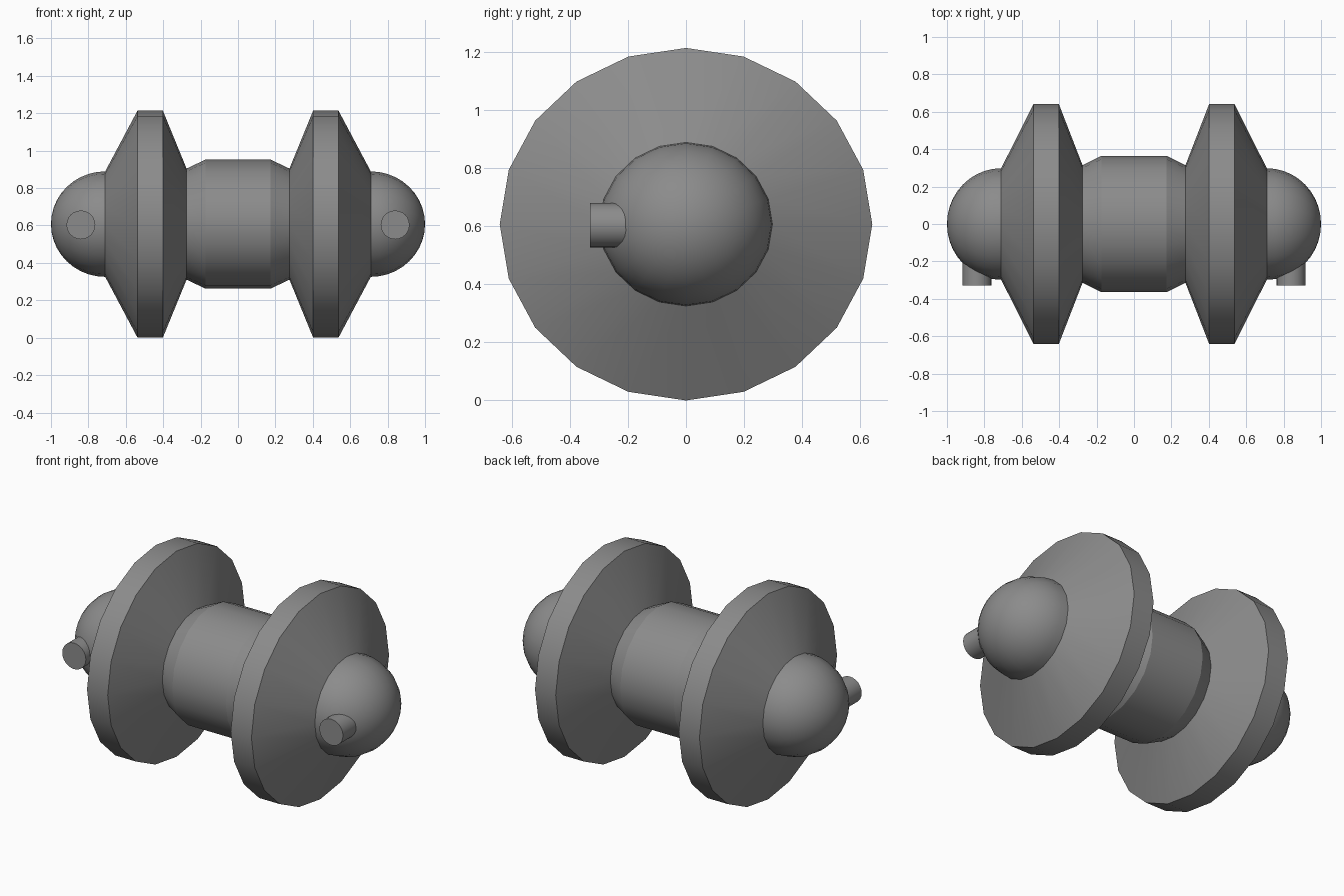
import bpy, bmesh, math

if "Cube" in bpy.data.objects:
    bpy.data.objects.remove(bpy.data.objects["Cube"])

SQUASH = 0.946         # height / depth ratio of the cross-section
WHEEL_R = 0.642
CZ = SQUASH * WHEEL_R * 1.0   # axle height, wheels rest on the ground
SIDES = 20

grey = bpy.data.materials.new("dark_grey")
grey.diffuse_color = (0.26, 0.26, 0.26, 1)
grey.use_nodes = True
grey.node_tree.nodes["Principled BSDF"].inputs["Base Color"].default_value = grey.diffuse_color


def finish(name, bm, angle=35):
    bm.normal_update()
    me = bpy.data.meshes.new(name)
    bm.to_mesh(me)
    bm.free()
    me.materials.append(grey)
    ob = bpy.data.objects.new(name, me)
    bpy.context.collection.objects.link(ob)
    bpy.ops.object.select_all(action='DESELECT')
    bpy.context.view_layer.objects.active = ob
    ob.select_set(True)
    bpy.ops.object.shade_smooth_by_angle(angle=math.radians(angle))
    return ob


def lathe(name, profile, angle=35):
    """Spin (x, radius) points round the x axle; x must increase."""
    bm = bmesh.new()
    rings = []
    for x, r in profile:
        if r < 1e-5:      # pole
            rings.append([bm.verts.new((x, 0, CZ))] * SIDES)
            continue
        angles = [2 * math.pi * j / SIDES for j in range(SIDES)]
        rings.append([bm.verts.new((x, r * math.cos(a), CZ + SQUASH * r * math.sin(a)))
                      for a in angles])
    for p, q in zip(rings, rings[1:]):
        for j in range(SIDES):
            k = (j + 1) % SIDES
            bm.faces.new(list(dict.fromkeys((p[j], p[k], q[k], q[j]))))
    return finish(name, bm, angle)


def peg(name, x, radius, y_front, y_back):
    """Round peg along the y axis."""
    bm = bmesh.new()
    bmesh.ops.create_cone(bm, cap_ends=True, segments=24, radius1=radius,
                          radius2=radius, depth=y_back - y_front)
    for v in bm.verts:
        px, py, pz = v.co
        v.co = (x + px, (y_front + y_back) / 2 - pz, CZ - 0.004 + py)
    bmesh.ops.recalc_face_normals(bm, faces=bm.faces)
    return finish(name, bm)


# central drum with chamfered shoulders
lathe("hub", [(-0.275, 0.314), (-0.175, 0.364), (0.175, 0.364), (0.275, 0.314)], 22)

# bevelled wheel and rounded end cap profiles
wheel = [(0.275, 0.314), (0.402, WHEEL_R), (0.537, WHEEL_R), (0.71, 0.298)]
N = 10
dome = [(0.71 + 0.29 * math.sin(i * math.pi / 2 / N),
         0.298 * math.cos(i * math.pi / 2 / N)) for i in range(N)] + [(1.0, 0)]

for side, s in (("right", 1), ("left", -1)):
    for part, prof in (("wheel", wheel), ("end_cap", dome)):
        lathe(f"{part}_{side}", [(s * x, r) for x, r in prof][::s])
    # forward-facing peg on the end cap
    peg(f"peg_{side}", s * 0.84, 0.077, -0.33, -0.15)
